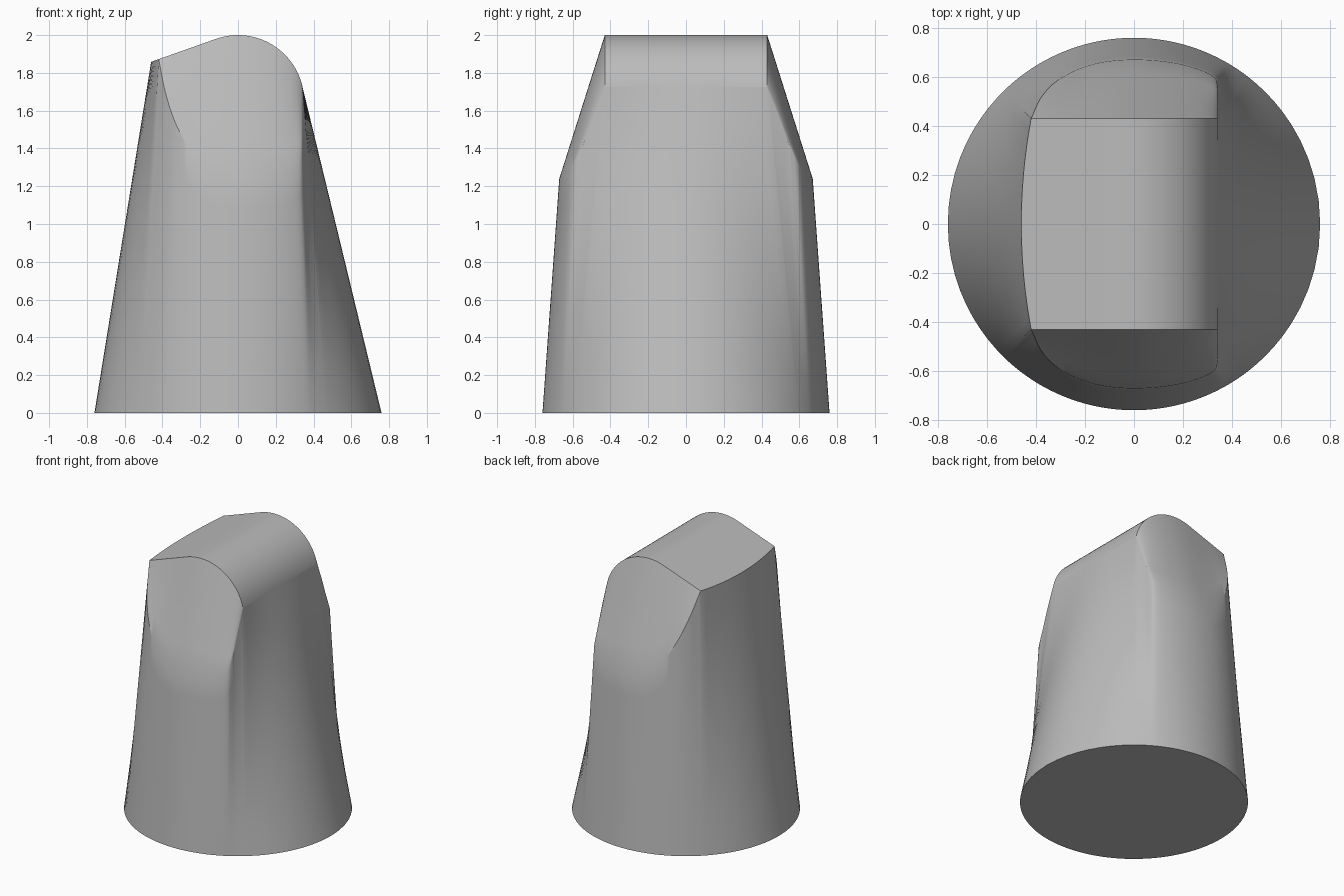
import bpy, bmesh, math
from mathutils import Vector

cube = bpy.data.objects.get("Cube")
if cube:
    bpy.data.objects.remove(cube, do_unlink=True)

BASE_R = 0.76      # round foot
ARC_R, ARC_Z = 0.35, 1.65   # rounded crown
RIDGE_Y = 0.43     # half width of the crown
LEVELS = 8


def crown_z(x):
    """Crown profile: straight slope running tangent into a round nose."""
    slope = math.radians(19.5)
    xt = -ARC_R * math.sin(slope)
    if x < xt:
        return ARC_Z + ARC_R * math.cos(slope) + (x - xt) * math.tan(slope)
    return ARC_Z + math.sqrt(max(ARC_R ** 2 - x * x, 0))


def smooth_path(points, steps):
    """Catmull-Rom path through the points."""
    p = [Vector(q) for q in points]
    p = [2 * p[0] - p[1]] + p + [2 * p[-1] - p[-2]]
    out = []
    for a, b, c, d in zip(p, p[1:], p[2:], p[3:]):
        for i in range(steps):
            t = i / steps
            out.append(0.5 * (2 * b + (c - a) * t + (2 * a - 5 * b + 4 * c - d) * t ** 2
                              + (3 * b - a - 3 * c + d) * t ** 3))
    return out + [p[-2]]


XR, XL = 0.342, -0.42
# Soft crease where the tapered body meets the sloping cheek
crease = smooth_path([
    (XR, RIDGE_Y, crown_z(XR)), (XR, 0.485, 1.59), (XR, 0.55, 1.41),
    (0.32, 0.605, 1.3), (0.2, 0.65, 1.25), (0.05, 0.67, 1.24),
    (-0.1, 0.665, 1.25), (-0.22, 0.635, 1.34), (-0.32, 0.58, 1.51),
    (-0.38, 0.515, 1.68), (XL, RIDGE_Y, crown_z(XL))], 8)
for p in crease:
    p.x = min(max(p.x, XL), XR)

# Crown ends: straight edge on the left side, bowed edge on the right side
N = 10
straight_edge = [Vector((XR, RIDGE_Y * i / N, crown_z(XR))) for i in range(N)]
bowed_edge = []
for i in range(1, N + 1):
    y = RIDGE_Y * (1 - i / N)
    x = -0.46 + 0.04 * (y / RIDGE_Y) ** 2
    bowed_edge.append(Vector((x, y, crown_z(x))))

bm = bmesh.new()


def add_row(points):
    return [bm.verts.new(p) for p in points]


def bridge(a, b):
    for i in range(len(a) - 1):
        bm.faces.new((a[i], a[i + 1], b[i + 1], b[i]))


# Tapered body, lofted from the round foot to the upper rim
rim = straight_edge + crease + bowed_edge
foot = []
for p in rim:
    ang = math.atan2(p.y, p.x)
    foot.append(Vector((BASE_R * math.cos(ang), BASE_R * math.sin(ang), 0)))
rows = [add_row([f.lerp(r, k / LEVELS) for f, r in zip(foot, rim)])
        for k in range(LEVELS + 1)]
for low, high in zip(rows, rows[1:]):
    bridge(low, high)
bm.faces.new(add_row(foot))

# Sloping cheek between crease and crown edge
crown_edge = [Vector((p.x, RIDGE_Y, crown_z(p.x))) for p in crease]
cheek = [add_row([c.lerp(e, k / 4) for c, e in zip(crease, crown_edge)])
         for k in range(5)]
for low, high in zip(cheek, cheek[1:]):
    bridge(low, high)

# Crown surface, then its bowed end
bridge(add_row(crown_edge), add_row([Vector((p.x, 0, p.z)) for p in crown_edge]))
bm.faces.new(add_row([Vector((XL, 0, crown_z(XL))), crown_edge[-1]] + bowed_edge))

# Join, mirror to the other half and tidy up
bmesh.ops.remove_doubles(bm, verts=bm.verts[:], dist=0.0004)
bmesh.ops.mirror(bm, geom=bm.verts[:] + bm.edges[:] + bm.faces[:],
                 axis='Y', merge_dist=0.0004)
bmesh.ops.remove_doubles(bm, verts=bm.verts[:], dist=0.0004)
bmesh.ops.dissolve_degenerate(bm, edges=bm.edges[:], dist=0.0001)
bmesh.ops.recalc_face_normals(bm, faces=bm.faces[:])

mesh = bpy.data.meshes.new("tapered_body")
bm.to_mesh(mesh)
bm.free()
body = bpy.data.objects.new("tapered_body", mesh)
bpy.context.collection.objects.link(body)

# Plain grey finish
grey = bpy.data.materials.new("plain_grey")
grey.use_nodes = True
colour = (0.5, 0.5, 0.5, 1)
grey.diffuse_color = colour
grey.node_tree.nodes["Principled BSDF"].inputs["Base Color"].default_value = colour
mesh.materials.append(grey)

bpy.ops.object.select_all(action='DESELECT')
body.select_set(True)
bpy.context.view_layer.objects.active = body
bpy.ops.object.shade_smooth_by_angle(angle=math.radians(30))
